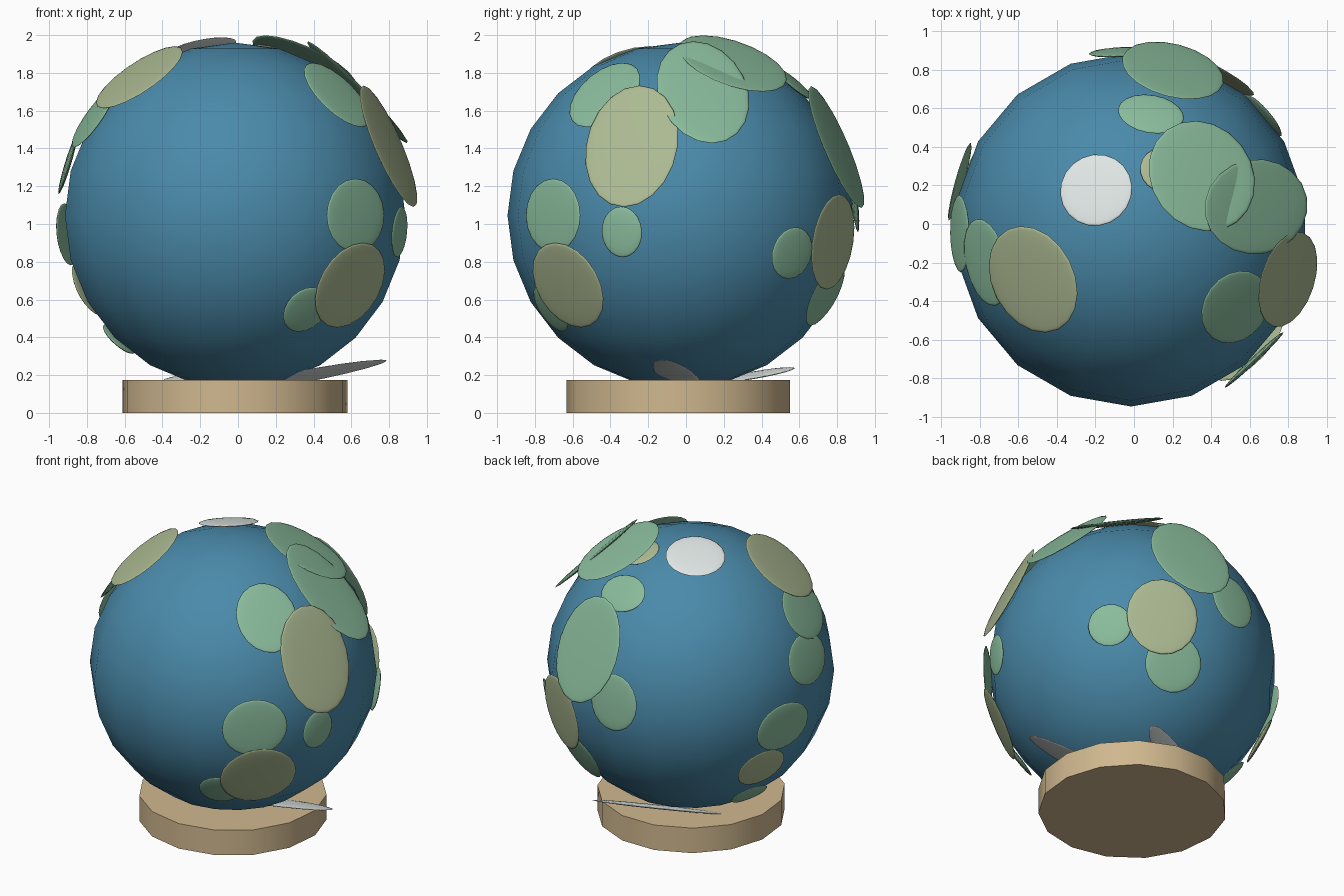
import bpy, math
from mathutils import Vector, Matrix

if "Cube" in bpy.data.objects:
    bpy.data.objects.remove(bpy.data.objects["Cube"])


def material(name, rgb):
    m = bpy.data.materials.new(name)
    m.diffuse_color = [((c / 255 + 0.055) / 1.055) ** 2.4 for c in rgb] + [1]
    m.use_nodes = True
    m.node_tree.nodes["Principled BSDF"].inputs["Base Color"].default_value = m.diffuse_color
    return m


OCEAN = material("ocean blue", (74, 138, 170))
GREEN = material("land green", (138, 188, 156))
OLIVE = material("land olive", (172, 186, 146))
ICE = material("ice white", (228, 236, 234))
WOOD = material("stand tan", (208, 184, 143))

CENTRE = Vector((-0.015, -0.03, 1.045))
R = 0.915


def finish(name, mat, angle):
    o = bpy.context.object
    o.name = name
    o.data.materials.append(mat)
    bpy.ops.object.shade_smooth_by_angle(angle=math.radians(angle))
    return o


def lens(name, mat, centre, east, north, normal, a, b, t=0.016):
    """Thin ellipsoid plate with the given axes and half sizes."""
    bpy.ops.mesh.primitive_uv_sphere_add(segments=20, ring_count=8, radius=1)
    o = finish(name, mat, 60)
    rot = Matrix((east, north, normal)).transposed().to_4x4()
    o.matrix_world = Matrix.Translation(centre) @ rot @ Matrix.Diagonal((a, b, t, 1))


def patch(name, mat, direction, a, b):
    """Plate lying tangent to the globe; a = east half size, b = north half size."""
    n = Vector(direction).normalized()
    east = Vector((0, 0, 1)).cross(n).normalized()
    lens(name, mat, CENTRE + n * (R + 0.012), east, n.cross(east), n, a, b)


def blade(name, centre, along, up, a, b):
    """Ice plate whose long axis and face direction are given."""
    e = Vector(along).normalized()
    n = Vector(up)
    n = (n - e * n.dot(e)).normalized()
    lens(name, ICE, Vector(centre), e, n.cross(e), n, a, b, 0.012)


# stand
bpy.ops.mesh.primitive_cylinder_add(vertices=15, radius=0.598, depth=0.175,
                                    location=(-0.016, -0.035, 0.0875),
                                    rotation=(0, 0, math.pi))
finish("stand", WOOD, 30)

# globe
bpy.ops.mesh.primitive_uv_sphere_add(segments=18, ring_count=12, radius=R, location=CENTRE)
finish("globe", OCEAN, 60)

# land plates: direction from globe centre, east and north half sizes
greens = [
    ((0.65, 0.12, 0.655), 0.245, 0.38),
    ((0.367, 0.279, 0.807), 0.30, 0.30),
    ((0.54, -0.40, 0.638), 0.20, 0.235),
    ((0.643, -0.68, 0.0), 0.21, 0.195),
    ((0.375, -0.69, -0.50), 0.13, 0.14),
    ((0.87, -0.31, -0.087), 0.113, 0.135),
    ((0.69, 0.595, -0.20), 0.14, 0.14),
    ((0.31, 0.77, -0.42), 0.185, 0.185),
    ((0.215, 0.82, 0.36), 0.27, 0.35),
    ((0.103, 0.60, 0.70), 0.172, 0.13),
    ((-0.05, 0.92, 0.10), 0.17, 0.19),
    ((-0.755, -0.17, 0.52), 0.23, 0.19),
    ((-0.885, -0.02, 0.27), 0.20, 0.165),
    ((-0.89, 0.25, -0.10), 0.21, 0.165),
    ((-0.61, 0.23, -0.65), 0.13, 0.11),
]
olives = [
    ((0.815, -0.258, 0.368), 0.255, 0.35),
    ((0.606, -0.593, -0.368), 0.245, 0.245),
    ((0.435, 0.81, -0.14), 0.23, 0.255),
    ((0.165, 0.31, 0.86), 0.12, 0.12),
    ((-0.513, -0.26, 0.74), 0.29, 0.268),
    ((-0.78, 0.33, -0.39), 0.17, 0.155),
]
for i, (d, a, b) in enumerate(greens):
    patch(f"green_land_{i + 1}", GREEN, d, a, b)
for i, (d, a, b) in enumerate(olives):
    patch(f"olive_land_{i + 1}", OLIVE, d, a, b)

# ice plates: north cap and two slivers at the stand
patch("north_ice", ICE, (-0.18, 0.204, 0.88), 0.19, 0.19)
blade("south_ice_1", (0.30, -0.04, 0.185), (1, -0.1, 0.19), (-0.19, 0.25, 1), 0.50, 0.13)
blade("south_ice_2", (-0.03, 0.36, 0.20), (0.72, 0.41, 0.06), (0.2, -0.3, 1), 0.42, 0.08)
